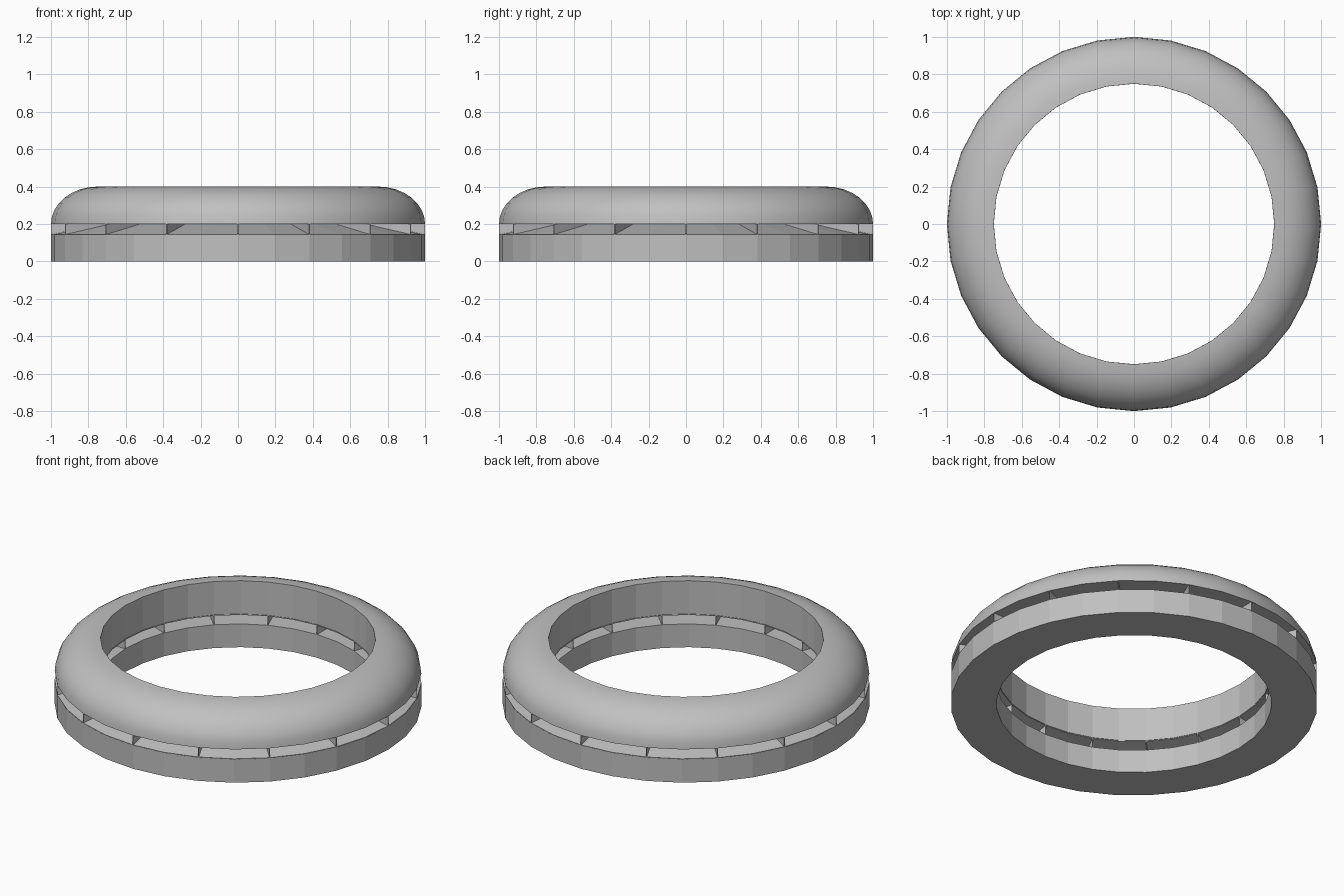
import bpy, bmesh
from math import cos, sin, pi, radians

cube = bpy.data.objects.get("Cube")
if cube:
    bpy.data.objects.remove(cube, do_unlink=True)

SIDES, FINS = 32, 16
R_IN, R_OUT = 0.75, 1.0
BASE_TOP, CAP_BOTTOM, CAP_TOP = 0.14, 0.2, 0.4

grey = bpy.data.materials.new("plain_grey")
grey.use_nodes = True
grey.diffuse_color = (0.53, 0.53, 0.53, 1)
grey.node_tree.nodes["Principled BSDF"].inputs["Base Color"].default_value = grey.diffuse_color


def finish(name, bm):
    mesh = bpy.data.meshes.new(name)
    bm.to_mesh(mesh)
    bm.free()
    mesh.materials.append(grey)
    obj = bpy.data.objects.new(name, mesh)
    bpy.context.collection.objects.link(obj)
    return obj


def revolve(name, profile, closed=True):
    """Turn an (r, z) profile around the z axis."""
    bm = bmesh.new()
    rings = []
    for i in range(SIDES):
        a = 2 * pi * i / SIDES
        rings.append([bm.verts.new((r * cos(a), r * sin(a), z)) for r, z in profile])
    n = len(profile)
    for i in range(SIDES):
        p, q = rings[i], rings[(i + 1) % SIDES]
        for j in range(n if closed else n - 1):
            k = (j + 1) % n
            bm.faces.new((p[j], q[j], q[k], p[k]))
    if closed:
        bmesh.ops.recalc_face_normals(bm, faces=bm.faces)
    return finish(name, bm)


def thicken(obj):
    mod = obj.modifiers.new("thickness", "SOLIDIFY")
    mod.thickness, mod.offset = 0.004, 0


# Flat lower ring
revolve("lower_ring", [(R_IN, 0), (R_OUT, 0), (R_OUT, BASE_TOP), (R_IN, BASE_TOP)])

# Upper ring with a rounded outer shoulder
steps = 8
dome = [(R_IN + (R_OUT - R_IN) * cos(t), CAP_BOTTOM + (CAP_TOP - CAP_BOTTOM) * sin(t))
        for t in (pi / 2 * i / steps for i in range(steps + 1))]
cap = revolve("upper_ring", [(R_IN, CAP_BOTTOM)] + dome)
bpy.ops.object.select_all(action="DESELECT")
cap.select_set(True)
bpy.context.view_layer.objects.active = cap
bpy.ops.object.shade_smooth_by_angle(angle=radians(30))
for face in cap.data.polygons:
    c = face.center
    if c.xy.length < R_IN + 0.001:
        face.use_smooth = False

# Sloping web closing the gap between the rings
thicken(revolve("sloped_web", [(R_OUT, BASE_TOP + 0.002), (R_IN, CAP_BOTTOM - 0.004)], closed=False))

# Radial fins joining the rings
bm = bmesh.new()
for i in range(FINS):
    a = 2 * pi * i / FINS
    corners = [(R_IN, BASE_TOP), (R_OUT, BASE_TOP), (R_OUT, CAP_BOTTOM), (R_IN, CAP_BOTTOM)]
    bm.faces.new([bm.verts.new((r * cos(a), r * sin(a), z)) for r, z in corners])
thicken(finish("radial_fins", bm))
